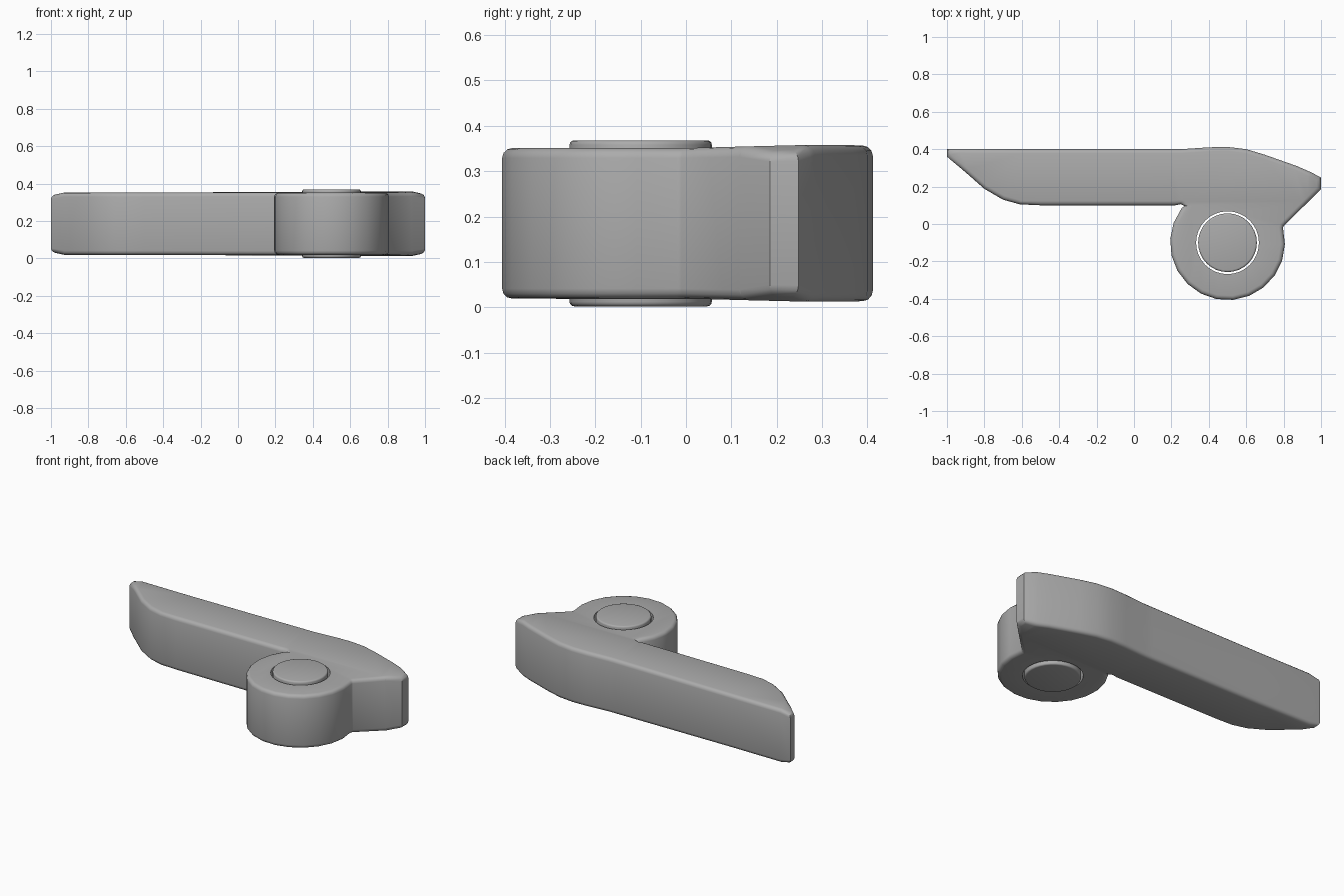
import bpy, bmesh
from math import sin, cos, radians
from mathutils import Vector

if "Cube" in bpy.data.objects:
    bpy.data.objects.remove(bpy.data.objects["Cube"], do_unlink=True)

metal = bpy.data.materials.new("grey metal")
GREY = (0.41, 0.41, 0.41, 1)
metal.use_nodes = True
metal.diffuse_color = GREY
metal.node_tree.nodes["Principled BSDF"].inputs["Base Color"].default_value = GREY

HUB = Vector((0.5, -0.1))
MID, HALF = 0.185, 0.166


def clamp(t):
    return max(0.0, min(1.0, t))


def extrude_outline(name, points, half, bevel):
    """Extrude a flat outline symmetrically about MID and round both rims."""
    bm = bmesh.new()
    base = bm.faces.new([bm.verts.new((x, y, MID - half)) for x, y in points])
    new = bmesh.ops.extrude_face_region(bm, geom=[base])["geom"]
    for v in new:
        if isinstance(v, bmesh.types.BMVert):
            v.co.z = MID + half
    bmesh.ops.recalc_face_normals(bm, faces=bm.faces)
    if bevel:
        rims = [e for e in bm.edges if abs(e.verts[0].co.z - e.verts[1].co.z) < 1e-5]
        bmesh.ops.bevel(bm, geom=rims, offset=bevel, segments=3, profile=0.5,
                        affect='EDGES', clamp_overlap=False)
    mesh = bpy.data.meshes.new(name)
    bm.to_mesh(mesh)
    bm.free()
    obj = bpy.data.objects.new(name, mesh)
    bpy.context.collection.objects.link(obj)
    mesh.materials.append(metal)
    return obj


def arc(radius, start, end, steps):
    angles = [radians(start + (end - start) * i / steps) for i in range(steps + 1)]
    return [(HUB.x + radius * cos(a), HUB.y + radius * sin(a)) for a in angles]


def smooth(obj, angle):
    bpy.ops.object.select_all(action='DESELECT')
    obj.select_set(True)
    bpy.context.view_layer.objects.active = obj
    bpy.ops.object.shade_smooth_by_angle(angle=radians(angle))


# Lever: arm, nose and round hub in one outline
back = [(-1, 0.36), (-1, 0.402), (-0.6, 0.4), (0.25, 0.4), (0.4, 0.41), (0.5, 0.412),
        (0.6, 0.4), (0.7, 0.37), (0.87, 0.31), (0.95, 0.275), (1, 0.248)]
nose = [(1, 0.185), (0.8, -0.01)]
hub = arc(0.307, 15, -217, 14)
notch = [(0.27, 0.096), (0.25, 0.106), (0.22, 0.1)]
grip = [(-0.5, 0.1), (-0.61, 0.105), (-0.7, 0.13), (-0.8, 0.188), (-0.9, 0.276)]
lever = extrude_outline("lever", back + nose + hub + notch + grip, HALF, 0.022)

# Slope both tips and thicken the lever slightly toward the nose
bm = bmesh.new()
bm.from_mesh(lever.data)
for co, no in (((-0.93, 0, 0), (1, 0, 0)), ((0.93, 0, 0), (1, 0, 0)),
               ((0.2, 0, 0), (1, 0, 0)), ((0, 0.12, 0), (0, 1, 0))):
    bmesh.ops.bisect_plane(bm, geom=bm.verts[:] + bm.edges[:] + bm.faces[:],
                           plane_co=co, plane_no=no)
for v in bm.verts:
    x, y, z = v.co
    swell = 0.04 * clamp(y / 0.25) * clamp((x + 0.5) / 1.2)
    taper = 0.09 * clamp((abs(x) - 0.93) / 0.07)
    v.co.z = MID + (z - MID) * (1 + swell - taper)
bmesh.ops.triangulate(bm, faces=[f for f in bm.faces if len(f.verts) > 4])
bm.to_mesh(lever.data)
bm.free()

# Pin hole through the hub
cutter = extrude_outline("hole_cutter", arc(0.17, 0, 330, 11) + [], 0.4, 0)
cutter.data.clear_geometry()
bm = bmesh.new()
bmesh.ops.create_cone(bm, cap_ends=True, segments=32, radius1=0.168, radius2=0.168, depth=1)
bmesh.ops.translate(bm, verts=bm.verts, vec=(HUB.x, HUB.y, MID))
bm.to_mesh(cutter.data)
bm.free()
cutter.hide_render = True
hole = lever.modifiers.new("pin_hole", 'BOOLEAN')
hole.operation = 'DIFFERENCE'
hole.object = cutter
bpy.context.view_layer.objects.active = lever
bpy.ops.object.modifier_apply(modifier=hole.name)
bpy.data.objects.remove(cutter, do_unlink=True)
smooth(lever, 35)

# Pin standing just proud of the hub on both sides
pin = extrude_outline("hinge_pin", arc(0.157, 0, 348.75, 31), 0.183, 0.01)
smooth(pin, 50)
